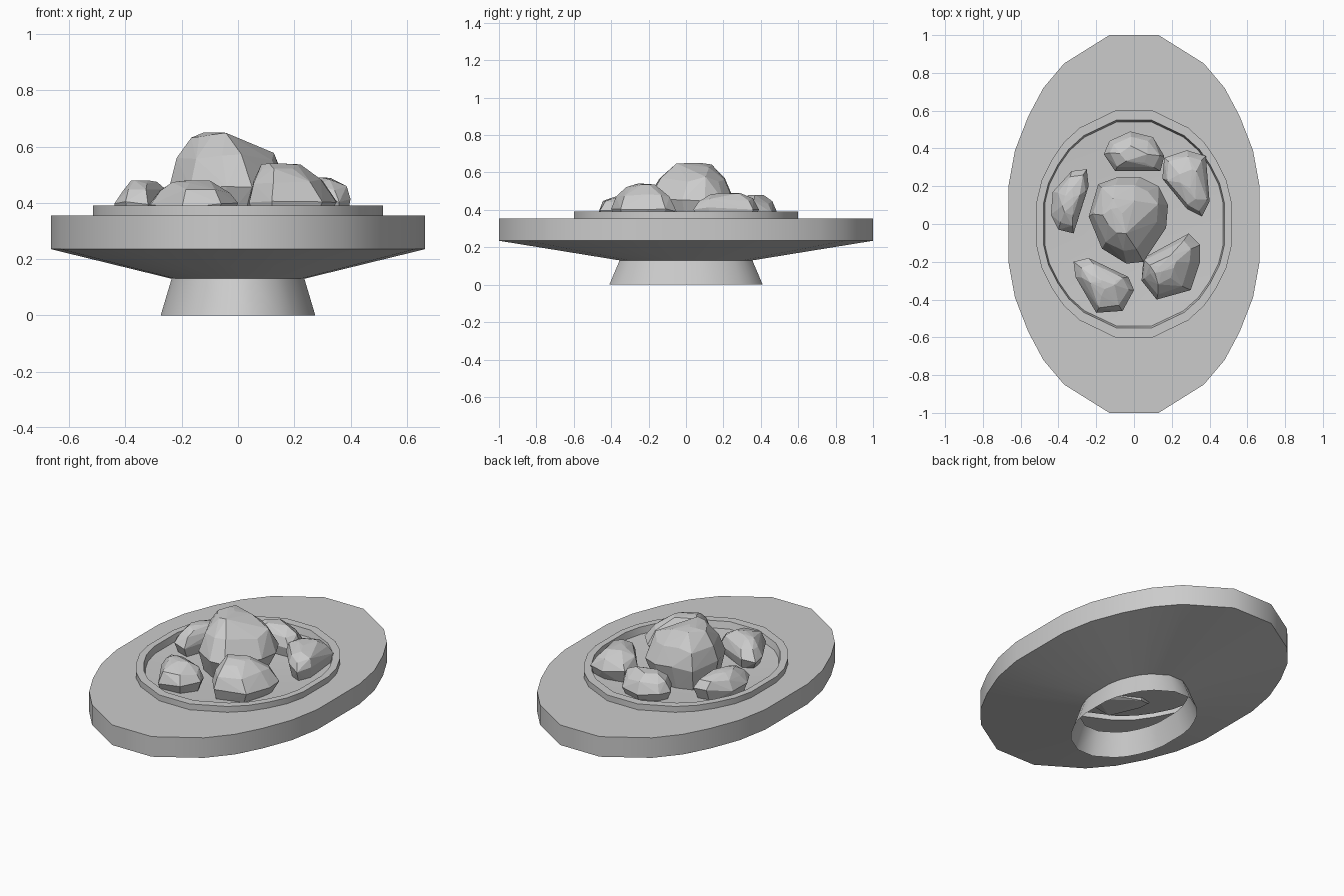
import bpy, bmesh, math, random
from mathutils import Vector

if "Cube" in bpy.data.objects:
    bpy.data.objects.remove(bpy.data.objects["Cube"])

random.seed(4)

# Quarter of the 24-sided oval outline, mirrored into all four quadrants
quarter = [(0.13, 1.0), (0.37, 0.85), (0.48, 0.72), (0.56, 0.57), (0.63, 0.39), (0.665, 0.2)]
half = quarter + [(x, -y) for x, y in reversed(quarter)]
outline = half + [(-x, -y) for x, y in half]


def finish(name, bm):
    bmesh.ops.recalc_face_normals(bm, faces=bm.faces[:])
    mesh = bpy.data.meshes.new(name)
    bm.to_mesh(mesh)
    bm.free()
    obj = bpy.data.objects.new(name, mesh)
    bpy.context.collection.objects.link(obj)
    return obj


def oval_shell(name, levels, centre_z=None):
    """Open shell through scaled oval rings (sx, sy, z), optionally closed at its centre."""
    bm = bmesh.new()
    rings = [[bm.verts.new((x * sx, y * sy, z)) for x, y in outline] for sx, sy, z in levels]
    n = len(outline)
    for a, b in zip(rings, rings[1:]):
        for i in range(n):
            j = (i + 1) % n
            bm.faces.new((a[i], a[j], b[j], b[i]))
    if centre_z is not None:
        c = bm.verts.new((0, 0, centre_z))
        for i in range(n):
            bm.faces.new((rings[-1][i], rings[-1][(i + 1) % n], c))
    obj = finish(name, bm)
    bpy.ops.object.select_all(action='DESELECT')
    obj.select_set(True)
    bpy.context.view_layer.objects.active = obj
    bpy.ops.object.shade_smooth_by_angle(angle=math.radians(35))
    return obj


def rock(name, plan, peak, widest, jitter=0.01):
    """Faceted stone: hull of a plan outline drawn in towards an off-centre peak."""
    px, py, top = peak
    base = 0.325
    bm = bmesh.new()
    for z, s in ((base, 0.8), (widest, 1.0),
                 (widest + 0.55 * (top - widest), 0.8),
                 (widest + 0.92 * (top - widest), 0.42),
                 (top, 0.12)):
        for x, y in plan:
            off = Vector([random.uniform(-jitter, jitter) for _ in range(3)])
            if z in (base, widest):
                off.x = off.y = 0
            p = Vector((px + (x - px) * s, py + (y - py) * s, z)) + off
            p.z = min(p.z, top)
            bm.verts.new(p)
    res = bmesh.ops.convex_hull(bm, input=bm.verts[:])
    junk = {v for v in res["geom_interior"] + res["geom_unused"] if isinstance(v, bmesh.types.BMVert)}
    bmesh.ops.delete(bm, geom=list(junk), context='VERTS')
    return finish(name, bm)


# Hollow flared foot
oval_shell("foot", [(0.413, 0.41, 0), (0.355, 0.355, 0.13)])

# Broad oval tabletop, open inside
oval_shell("plate", [(0.355, 0.355, 0.13), (1, 1, 0.235), (1, 1, 0.355), (0.775, 0.60, 0.355)])

# Raised rim and shallow basin
oval_shell("basin", [(0.775, 0.60, 0.355), (0.775, 0.60, 0.39), (0.72, 0.55, 0.39),
                     (0.71, 0.54, 0.35), (0.40, 0.30, 0.335)], 0.33)

# Large central stone
rock("large_stone", [(-.24, .04), (-.19, .21), (-.08, .25), (.03, .25), (.13, .2), (.18, .1),
                     (.17, -.02), (.05, -.2), (-.04, -.21), (-.17, -.13)],
     (-0.11, 0.07, 0.65), 0.46, 0.014)

# Five smaller stones around it
rock("stone_front_right", [(.04, -.3), (.05, -.18), (.29, -.05), (.35, -.11), (.35, -.2),
                           (.3, -.35), (.12, -.4)], (0.12, -0.25, 0.54), 0.40)
rock("stone_front_left", [(-.32, -.2), (-.31, -.28), (-.2, -.47), (-.06, -.46), (0, -.35),
                          (-.03, -.28), (-.24, -.18)], (-0.16, -0.32, 0.48), 0.39)
rock("stone_left", [(-.44, .05), (-.43, .17), (-.33, .28), (-.25, .29), (-.24, .2),
                    (-.32, -.05), (-.4, -.03)], (-0.33, 0.12, 0.48), 0.40)
rock("stone_right", [(.15, .24), (.16, .35), (.28, .39), (.38, .36), (.4, .12),
                     (.36, .04), (.28, .08)], (0.31, 0.21, 0.49), 0.41)
rock("stone_back", [(-.16, .37), (-.13, .44), (-.02, .49), (.1, .46), (.16, .36),
                    (.14, .28), (-.1, .28)], (0.0, 0.36, 0.48), 0.39)
